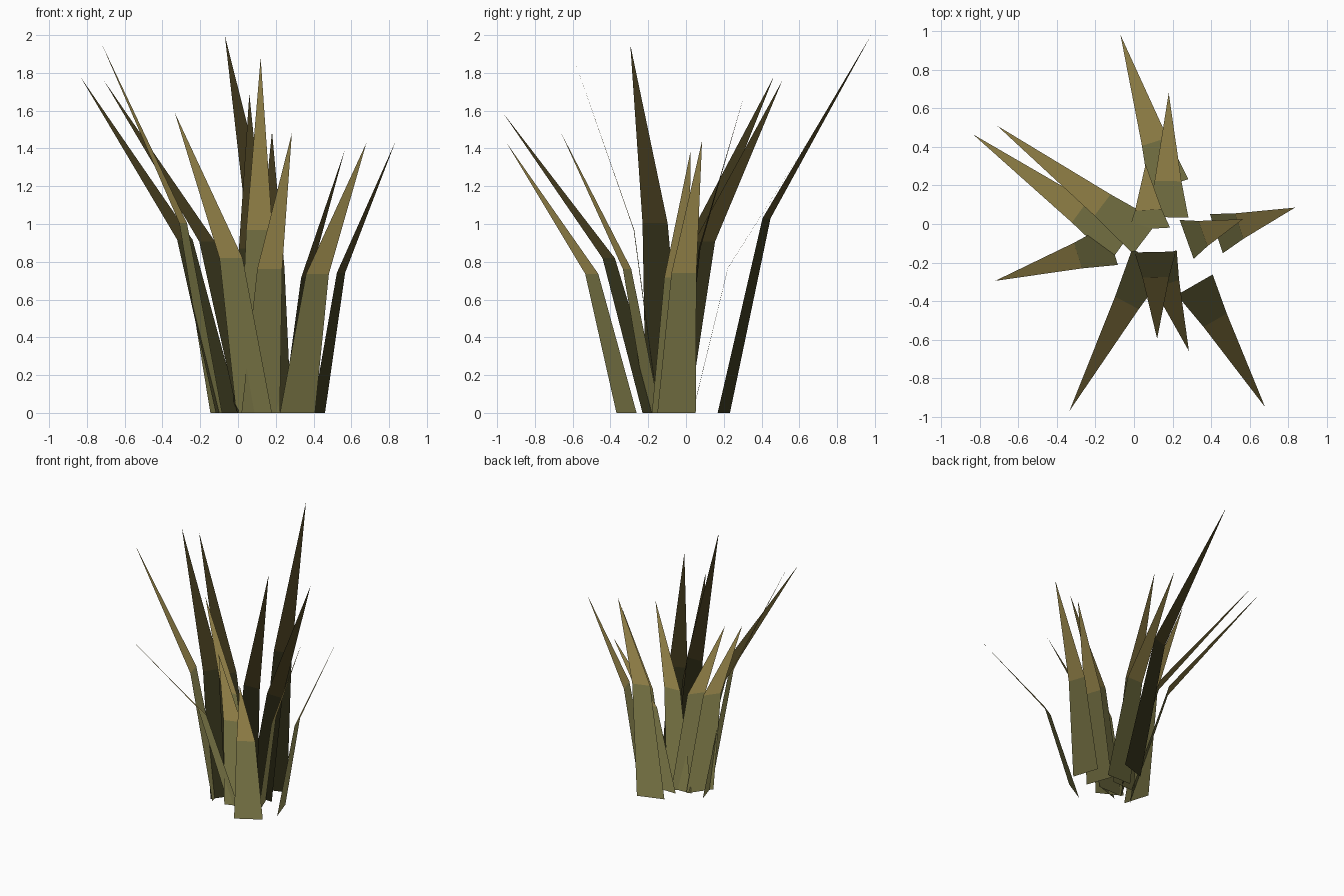
import bpy
from mathutils import Vector

if "Cube" in bpy.data.objects:
    bpy.data.objects.remove(bpy.data.objects["Cube"])

HALF_WIDTH = 0.107      # half width of every blade at the ground
BEND_REACH = 0.29       # bend position as a share of the lean
BEND_HEIGHT = 0.515     # bend position as a share of the height
BEND_WIDTH = 0.65       # width left at the bend


def make_material(name, color):
    mat = bpy.data.materials.new(name)
    mat.diffuse_color = (*color, 1)
    mat.use_nodes = True
    mat.node_tree.nodes["Principled BSDF"].inputs["Base Color"].default_value = mat.diffuse_color
    return mat


lower_green = make_material("lower_green", (0.15, 0.14, 0.047))
upper_straw = make_material("upper_straw", (0.25, 0.19, 0.055))


def make_blade(name, base, tip):
    """Flat leaf: quad up to the bend, then a triangle to the tip."""
    base, tip = Vector((*base, 0)), Vector(tip)
    lean = Vector((tip.x - base.x, tip.y - base.y, 0))
    out = lean.normalized()
    side = Vector((out.y, -out.x, 0)) * HALF_WIDTH
    bend = base + lean * BEND_REACH + Vector((0, 0, tip.z * BEND_HEIGHT))
    verts = [base - side, base + side,
             bend + side * BEND_WIDTH, bend - side * BEND_WIDTH, tip]
    mesh = bpy.data.meshes.new(name)
    mesh.from_pydata(verts, [], [(3, 2, 1, 0), (4, 2, 3)])
    mesh.materials.append(lower_green)
    mesh.materials.append(upper_straw)
    mesh.polygons[1].material_index = 1
    mesh.shade_smooth()
    # Foliage shading: normals point outward and up
    normal = (out + Vector((0, 0, 1))).normalized()
    mesh.normals_split_custom_set_from_vertices([normal] * len(verts))
    obj = bpy.data.objects.new(name, mesh)
    bpy.context.collection.objects.link(obj)


# Base centre (x, y) and tip (x, y, z) of each blade in the tuft
blades = [
    ((0.18, 0.20), (-0.07, 0.98, 2.00)),
    ((0.175, 0.035), (0.18, 0.68, 1.49)),
    ((0.08, -0.025), (0.06, 0.31, 1.69)),
    ((0.06, -0.07), (-0.71, 0.51, 1.76)),
    ((-0.055, -0.10), (-0.835, 0.465, 1.78)),
    ((-0.115, -0.11), (-0.72, -0.295, 1.95)),
    ((0.085, -0.18), (-0.335, -0.97, 1.59)),
    ((0.11, -0.145), (0.12, -0.595, 1.88)),
    ((0.12, -0.17), (0.285, -0.66, 1.48)),
    ((0.315, -0.315), (0.68, -0.95, 1.43)),
    ((0.273, -0.08), (0.565, 0.025, 1.39)),
    ((0.427, -0.05), (0.835, 0.085, 1.44)),
]
for i, (base, tip) in enumerate(blades, 1):
    make_blade(f"grass_blade_{i:02d}", base, tip)
